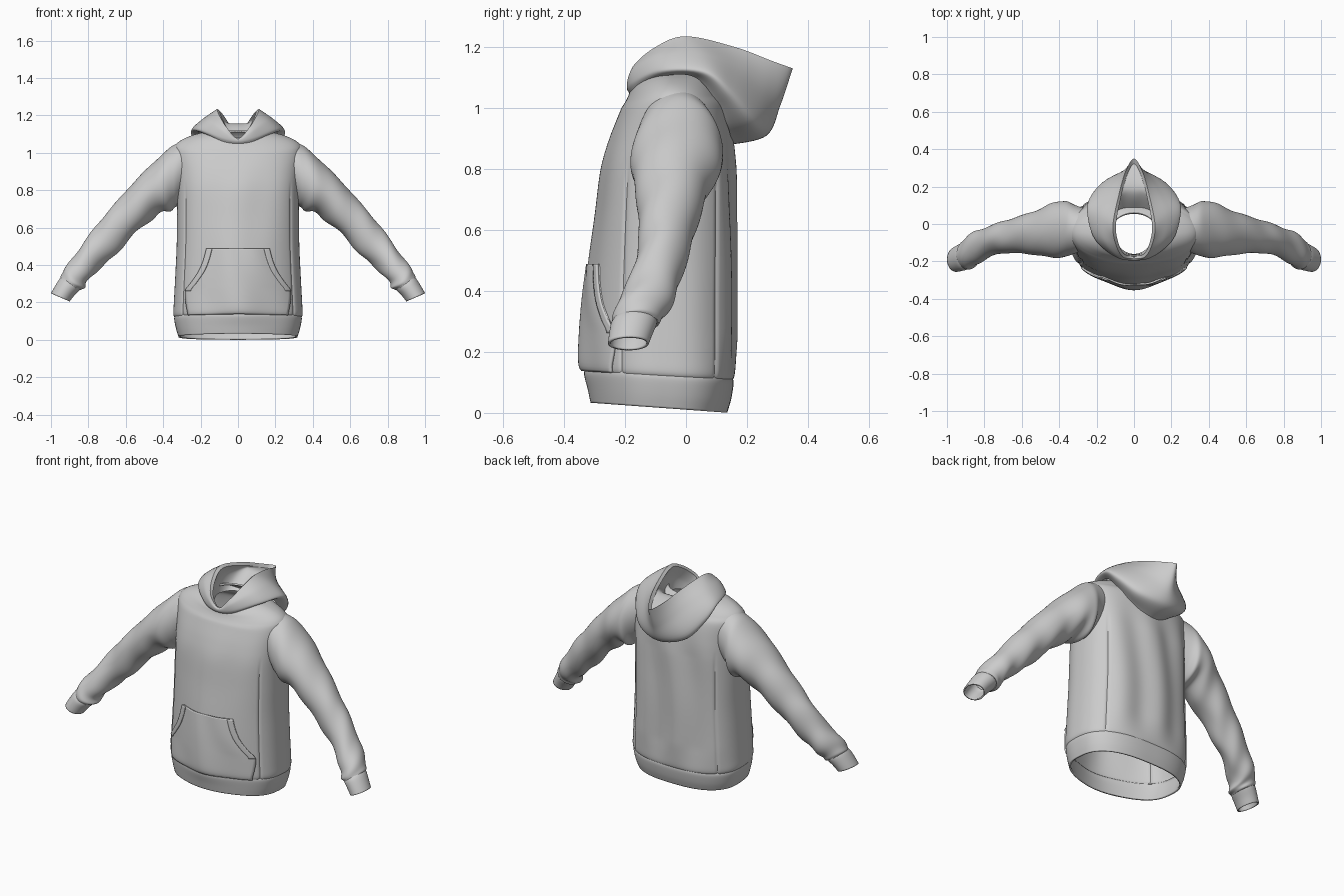
import bpy, bmesh, math
from math import sin, cos, pi, exp

cube = bpy.data.objects.get("Cube")
if cube:
    bpy.data.objects.remove(cube)

fabric = bpy.data.materials.new("grey fabric")
fabric.use_nodes = True
GREY = (0.6, 0.6, 0.6, 1)
fabric.diffuse_color = GREY
fabric.node_tree.nodes["Principled BSDF"].inputs["Base Color"].default_value = GREY


def clamp(v, lo=0.0, hi=1.0):
    return max(lo, min(hi, v))


def spline(rows, t, closed=False):
    """Catmull-Rom through rows of numbers, t from 0 to 1."""
    n = len(rows)
    s = t * (n if closed else n - 1)
    i = int(s) if closed else min(int(s), n - 2)
    f = s - i
    pick = (lambda k: rows[k % n]) if closed else (lambda k: rows[int(clamp(k, 0, n - 1))])
    return [b + 0.5 * f * (c - a + f * (2 * a - 5 * b + 4 * c - d + f * (3 * (b - c) + d - a)))
            for a, b, c, d in zip(pick(i - 1), pick(i), pick(i + 1), pick(i + 2))]


def loft(name, rings, closed=True, thickness=0.0):
    """Skin a list of point rings, optionally as a thick cloth layer."""
    bm = bmesh.new()
    grid = [[bm.verts.new(p) for p in ring] for ring in rings]
    count = len(grid[0])
    for low, high in zip(grid, grid[1:]):
        for j in range(count if closed else count - 1):
            k = (j + 1) % count
            bm.faces.new((low[j], low[k], high[k], high[j]))
    mesh = bpy.data.meshes.new(name)
    bm.to_mesh(mesh)
    bm.free()
    mesh.materials.append(fabric)
    obj = bpy.data.objects.new(name, mesh)
    bpy.context.collection.objects.link(obj)
    if thickness:
        mod = obj.modifiers.new("cloth", "SOLIDIFY")
        mod.thickness = thickness
        mod.offset = -1
    bpy.ops.object.select_all(action="DESELECT")
    obj.select_set(True)
    bpy.context.view_layer.objects.active = obj
    bpy.ops.object.shade_smooth_by_angle(angle=math.radians(40))


# Torso: height, half width, front y, back y, squareness, belly bulge
BODY = [(.118, .336, -.285, .15, 2.6, .042), (.138, .345, -.29, .158, 2.6, .05),
        (.2, .343, -.29, .16, 2.6, .052), (.35, .335, -.287, .16, 2.6, .047),
        (.5, .328, -.282, .16, 2.6, .036), (.65, .326, -.275, .158, 2.6, .022),
        (.8, .325, -.265, .156, 2.6, .012), (.9, .33, -.245, .15, 2.5, .005),
        (1.0, .342, -.212, .135, 2.3, 0), (1.04, .335, -.198, .115, 2.1, 0),
        (1.07, .3, -.19, .1, 2, 0), (1.095, .24, -.185, .085, 2, 0),
        (1.112, .17, -.18, .07, 2, 0), (1.12, .13, -.17, .06, 2, 0)]
HEM = [(.017, .318, -.28, .135, 2.6, .033), (.06, .331, -.285, .148, 2.6, .037),
       (.11, .341, -.289, .156, 2.6, .045), (.13, .338, -.287, .153, 2.6, .043)]


def tilt(z, y):
    return z - 0.075 * (y + 0.09) * clamp(1 - z / 0.6)


def belly(x, amount):
    return amount * exp(-(x / 0.17) ** 2)


def body_ring(row, folds, count=220):
    z, a, front, back, n, bulge = row
    mid, b = (front + back) / 2, (back - front) / 2
    ring = []
    for j in range(count):
        ang = 2 * pi * j / count
        c, s = cos(ang), sin(ang)
        x = a * math.copysign(abs(c) ** (2 / n), c)
        y = mid + b * math.copysign(abs(s) ** (2 / n), s)
        if s < 0:
            y -= belly(x, bulge)
        side = math.atan2(s, abs(c))
        fade = clamp((z - 0.12) / 0.15) * clamp((1.0 - z) / 0.2) * folds
        # hanging folds and the two side panel seams
        push = fade * abs(s) ** 2 * (0.01 if s > 0 else 0.003) * cos(25 * x + 1.2 * sin(4 * z))
        seam = sum(exp(-((side - p) / 0.03) ** 2) for p in (-0.6, 0.72))
        push -= 0.005 * seam * folds * clamp((0.85 - z) / 0.1)
        neck_drop = 0.045 * clamp((z - 1) / 0.1) * max(0, -s) ** 2
        ring.append((x + push * c, y + push * s, tilt(z, y) - neck_drop))
    return ring


loft("torso", [body_ring(spline(BODY, i / 90), 1) for i in range(91)], thickness=0.01)
loft("waistband", [body_ring(spline(HEM, i / 14), 0) for i in range(15)], thickness=0.01)


# Front pocket, laid over the torso surface
def front_point(x, z, lift):
    lo, hi = 0.0, 1.0
    for _ in range(24):
        m = (lo + hi) / 2
        lo, hi = (m, hi) if spline(BODY, m)[0] < z else (lo, m)
    _, a, front, back, n, bulge = spline(BODY, lo)
    y = (front + back) / 2 - (back - front) / 2 * (1 - abs(x / a) ** n) ** (1 / n)
    y -= belly(x, bulge) + lift
    return (x, y, tilt(z, y))


POCKET = [(.122, .268), (.19, .28), (.255, .282), (.3, .25), (.36, .21), (.42, .185), (.485, .168)]
rows = [spline(POCKET, i / 36) for i in range(37)]
loft("front_pocket", [[front_point(w * u / 20, z, 0.009 + 0.003 * sin(u / 3 + 9 * z))
                       for u in range(-20, 21)] for z, w in rows],
     closed=False, thickness=0.01)
for side, label in ((1, "left"), (-1, "right")):
    trim = [[front_point(side * (w - 0.028 + 0.03 * u / 4), z, 0.014) for u in range(5)][::side]
            for z, w in rows[12:]]
    loft(label + "_pocket_trim", trim, closed=False, thickness=0.008)

# Sleeves: upper x, z, lower x, z, front y, back y
SLEEVE = [(.22, 1.075, .29, .76, -.13, .08), (.32, 1.052, .325, .72, -.16, .105),
          (.39, 1.007, .352, .69, -.175, .122), (.48, .92, .405, .685, -.18, .11),
          (.58, .818, .48, .63, -.165, .068), (.68, .705, .575, .54, -.155, .035),
          (.765, .6, .67, .445, -.16, .01), (.85, .485, .755, .365, -.19, -.025),
          (.915, .4, .81, .305, -.225, -.05), (.945, .345, .825, .275, -.243, -.08),
          (.946, .326, .845, .265, -.24, -.09)]
CUFF = [(.942, .338, .842, .272, -.236, -.095), (.957, .322, .853, .26, -.246, -.097),
        (.98, .285, .878, .234, -.252, -.11), (1.0, .25, .9, .205, -.256, -.122)]


def arm_ring(row, t, side, folds, count=64):
    ux, uz, lx, lz, front, back = row
    ring = []
    for j in range(count):
        ang = 2 * pi * j / count
        c, s = cos(ang), sin(ang)
        # slanting creases, deepest under the arm and by the wrist
        depth = folds * sin(pi * t) ** 0.5 * (0.012 + 0.03 * max(0, -c) + 0.04 * t * t)
        k = 1 + depth * (sin(40 * t + 2.2 * s + 1.5 * c) + 0.7 * sin(23 * t - 3 * s))
        x = (ux + lx) / 2 + (ux - lx) / 2 * c * k
        z = (uz + lz) / 2 + (uz - lz) / 2 * c * k
        y = (front + back) / 2 + (back - front) / 2 * s * k
        ring.append((side * x, y, z))
    return ring[::side]


for side, label in ((1, "left"), (-1, "right")):
    for part, table, steps, folds in (("sleeve", SLEEVE, 90, 1), ("cuff", CUFF, 12, 0)):
        rings = [arm_ring(spline(table, i / steps), i / steps, side, folds)
                 for i in range(steps + 1)]
        loft(label + "_" + part, rings[::-1], thickness=0.008)

# Hood lying down the back: half rings from front to back, seam to lining
SEAM = [(0, -.178, 1.04), (.1, -.165, 1.065), (.19, -.07, 1.105), (.21, .03, 1.1),
        (.19, .1, 1.02), (.12, .14, .93), (0, .15, .88)]
BULGE = [(0, -.192, 1.058), (.1, -.175, 1.085), (.21, -.08, 1.125), (.25, .06, 1.12),
         (.23, .15, 1.05), (.15, .23, .95), (0, .265, .91)]
CROWN = [(0, -.193, 1.073), (.085, -.178, 1.12), (.165, -.085, 1.175), (.185, .05, 1.18),
         (.14, .17, 1.135), (.08, .265, 1.06), (0, .31, 1.01)]
RIM = [(0, -.183, 1.077), (.06, -.175, 1.135), (.1, -.1, 1.2), (.112, 0, 1.235),
       (.08, .16, 1.2), (.045, .28, 1.155), (0, .35, 1.13)]
# the lining is crumpled up inside the fallen hood
LINING = [(0, -.165, 1.055), (.07, -.14, 1.08), (.11, -.07, 1.13), (.115, .03, 1.16),
          (.09, .12, 1.155), (.05, .17, 1.155), (0, .18, 1.155)]
NECK = [(0, -.16, 1.03), (.07, -.13, 1.05), (.11, -.05, 1.07), (.11, 0, 1.07),
        (.09, .04, 1.07), (.05, .065, 1.07), (0, .07, 1.07)]


def full_ring(half, count=96):
    loop = half + [(-x, y, z) for x, y, z in half[-2:0:-1]]
    return [spline(loop, j / count, True) for j in range(count)]


def hood_layer(name, halves):
    loops = [full_ring(h) for h in halves]
    rings = [[spline([loop[j] for loop in loops], i / 24) for j in range(96)] for i in range(25)]
    loft(name, rings)


inner_rim = [(x * 0.86, y * 0.92, z - 0.012) for x, y, z in RIM]
hood_layer("hood_outside", [SEAM, BULGE, CROWN, RIM])
hood_layer("hood_edge", [RIM, inner_rim])
hood_layer("hood_lining", [inner_rim, LINING, NECK])
